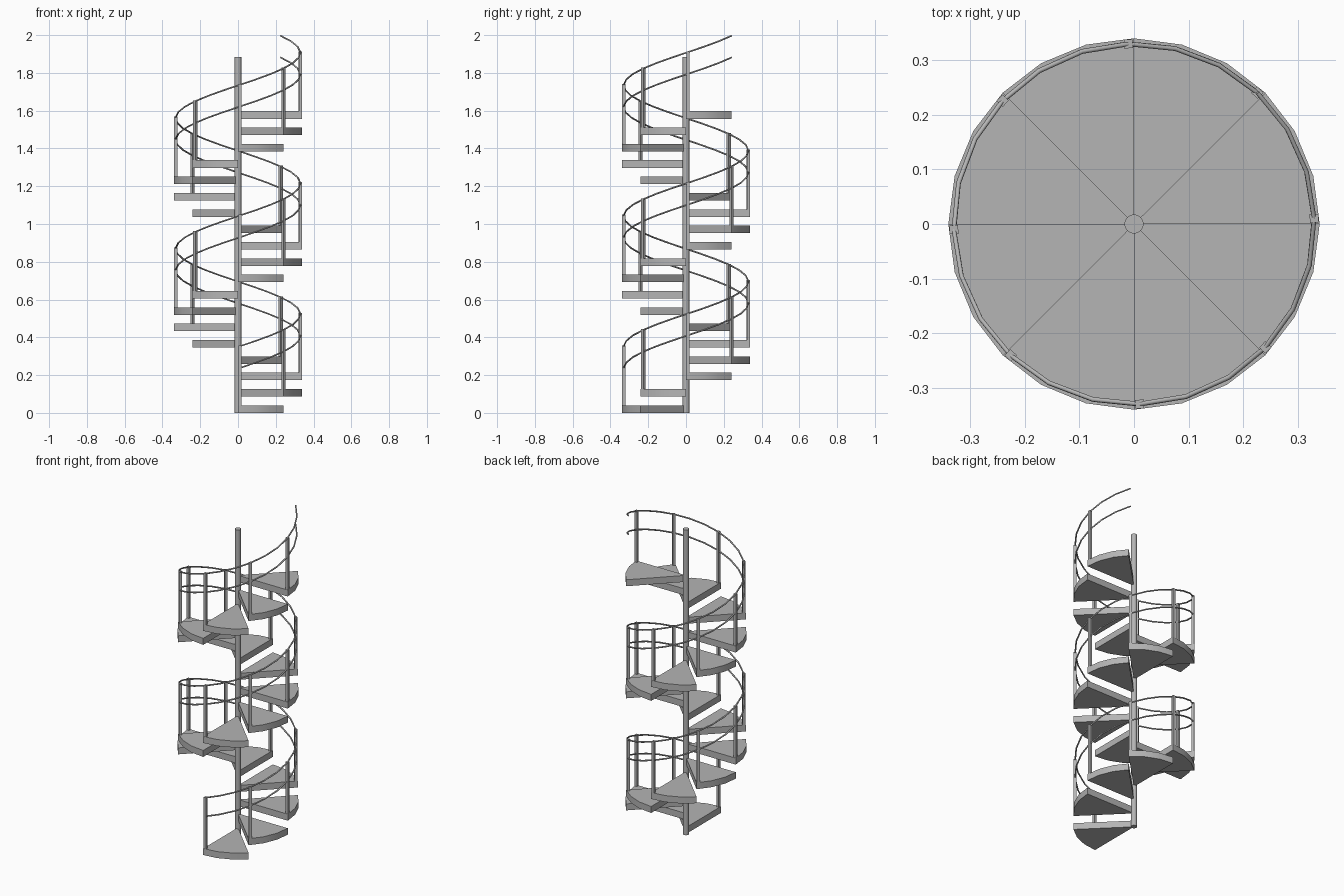
import bpy, bmesh, math
from mathutils import Matrix, Vector

cube = bpy.data.objects.get("Cube")
if cube:
    bpy.data.objects.remove(cube)

STEPS = 19
TURN = math.radians(45)         # sweep of one tread
START = math.radians(-90)
RISE = 0.0865
THICK = 0.04
RADIUS = 0.34
RAIL_RADIUS = 0.33
RAIL_TOP = 0.353                # rail height above a tread's underside
POST_SHIFT = math.radians(1.8)  # posts stand just inside the tread's edge
ARC = 3                         # outer segments per tread

metal = bpy.data.materials.new("grey metal")
grey = (0.46, 0.46, 0.46, 1)
metal.diffuse_color = grey
metal.use_nodes = True
metal.node_tree.nodes["Principled BSDF"].inputs["Base Color"].default_value = grey


def polar(r, a, z=0.0):
    return Vector((r * math.cos(a), r * math.sin(a), z))


def add_object(name, bm):
    bmesh.ops.recalc_face_normals(bm, faces=bm.faces)
    mesh = bpy.data.meshes.new(name)
    bm.to_mesh(mesh)
    bm.free()
    mesh.materials.append(metal)
    obj = bpy.data.objects.new(name, mesh)
    bpy.context.collection.objects.link(obj)
    bpy.ops.object.select_all(action='DESELECT')
    obj.select_set(True)
    bpy.context.view_layer.objects.active = obj
    bpy.ops.object.shade_smooth_by_angle(angle=math.radians(30))
    return obj


# Wedge tread: a sector outline pulled up to its thickness
def add_tread(i):
    a, z = START + i * TURN, i * RISE
    outline = [Vector((0, 0, z))]
    outline += [polar(RADIUS, a + TURN * k / ARC, z) for k in range(ARC + 1)]
    bm = bmesh.new()
    face = bm.faces.new([bm.verts.new(p) for p in outline])
    top = bmesh.ops.extrude_face_region(bm, geom=[face], use_keep_orig=True)
    verts = [g for g in top["geom"] if isinstance(g, bmesh.types.BMVert)]
    bmesh.ops.translate(bm, verts=verts, vec=(0, 0, THICK))
    add_object(f"tread_{i + 1}", bm)


# Square post from the tread up to the top rail
def add_post(i):
    a = START + i * TURN + POST_SHIFT
    low, high = i * RISE + THICK, i * RISE + RAIL_TOP + 0.004
    place = (Matrix.Translation(polar(RAIL_RADIUS, a, (low + high) / 2))
             @ Matrix.Rotation(a, 4, 'Z')
             @ Matrix.Diagonal((0.016, 0.016, high - low, 1)))
    bm = bmesh.new()
    bmesh.ops.create_cube(bm, size=1, matrix=place)
    add_object(f"post_{i + 1}", bm)


# Helical rail swept along a polyline
def add_rail(name, height):
    curve = bpy.data.curves.new(name, 'CURVE')
    curve.dimensions = '3D'
    curve.bevel_depth = 0.0045
    curve.bevel_resolution = 1
    curve.use_fill_caps = True
    spline = curve.splines.new('POLY')
    count = STEPS * ARC
    spline.points.add(count)
    for k, point in enumerate(spline.points):
        t = k / ARC
        p = polar(RAIL_RADIUS, START + POST_SHIFT + t * TURN, height + t * RISE)
        point.co = (*p, 1)
    curve.materials.append(metal)
    rail = bpy.data.objects.new(name, curve)
    bpy.context.collection.objects.link(rail)


for i in range(STEPS):
    add_tread(i)
    add_post(i)

add_rail("top_rail", RAIL_TOP)
add_rail("middle_rail", RAIL_TOP - 0.115)

# Central pole
POLE = 1.885
bm = bmesh.new()
bmesh.ops.create_cone(bm, cap_ends=True, segments=20, radius1=0.0175, radius2=0.0175,
                      depth=POLE, matrix=Matrix.Translation((0, 0, POLE / 2)))
add_object("central_pole", bm)
